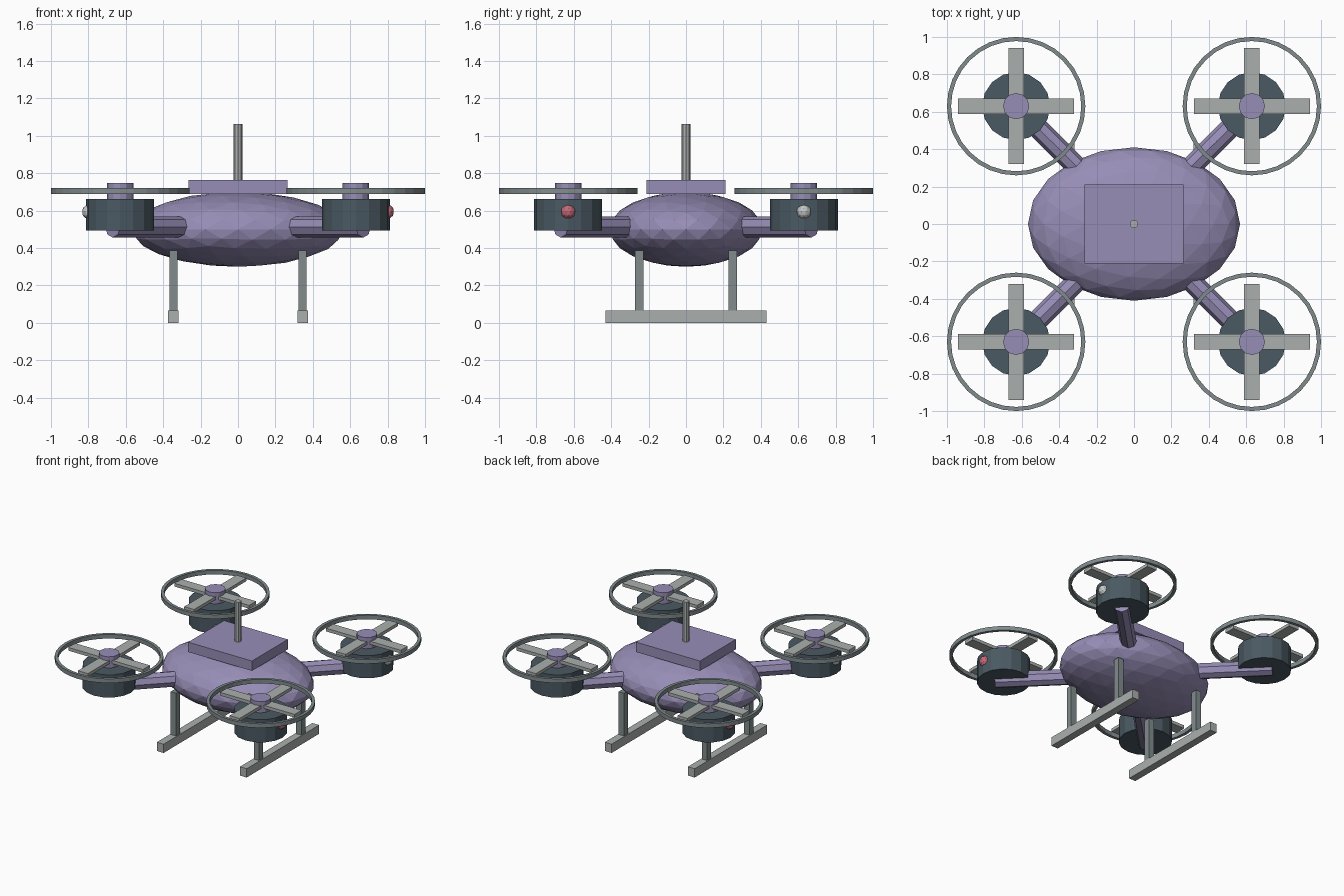
import bpy, bmesh, math
from mathutils import Matrix, Vector

if "Cube" in bpy.data.objects:
    bpy.data.objects.remove(bpy.data.objects["Cube"])


def material(name, r, g, b):
    m = bpy.data.materials.new(name)
    m.diffuse_color = (r, g, b, 1)
    m.use_nodes = True
    m.node_tree.nodes["Principled BSDF"].inputs["Base Color"].default_value = m.diffuse_color
    return m


PURPLE = material("purple", 0.31, 0.27, 0.47)
SLATE = material("dark slate", 0.068, 0.10, 0.122)
LIGHT = material("light grey", 0.40, 0.43, 0.42)
MID = material("mid grey", 0.22, 0.26, 0.27)
RED = material("red lamp", 0.56, 0.145, 0.19)
WHITE = material("white lamp", 0.56, 0.58, 0.58)


def finish(bm, name, mat):
    bmesh.ops.recalc_face_normals(bm, faces=bm.faces)
    me = bpy.data.meshes.new(name)
    bm.to_mesh(me)
    bm.free()
    me.materials.append(mat)
    ob = bpy.data.objects.new(name, me)
    bpy.context.collection.objects.link(ob)
    return ob


def box(name, mat, centre, size):
    bm = bmesh.new()
    m = Matrix.Translation(centre) @ Matrix.Diagonal((*size, 1))
    bmesh.ops.create_cube(bm, size=1, matrix=m)
    return finish(bm, name, mat)


def ball(name, mat, centre, radii, level):
    bm = bmesh.new()
    m = Matrix.Translation(centre) @ Matrix.Diagonal((*radii, 1))
    bmesh.ops.create_icosphere(bm, subdivisions=level, radius=1, matrix=m)
    return finish(bm, name, mat)


def rod(name, mat, a, b, radius, sides):
    a, b = Vector(a), Vector(b)
    d = b - a
    bm = bmesh.new()
    m = Matrix.Translation((a + b) / 2) @ d.to_track_quat("Z", "Y").to_matrix().to_4x4()
    bmesh.ops.create_cone(bm, cap_ends=True, segments=sides, radius1=radius,
                          radius2=radius, depth=d.length, matrix=m)
    return finish(bm, name, mat)


def ring(name, mat, x, y, z0, z1, inner, outer, sides):
    bm = bmesh.new()
    profile = [(inner, z0), (outer, z0), (outer, z1), (inner, z1)]
    loops = []
    for i in range(sides):
        a = 2 * math.pi * i / sides
        loops.append([bm.verts.new((x + r * math.cos(a), y + r * math.sin(a), z))
                      for r, z in profile])
    for i in range(sides):
        p, q = loops[i], loops[(i + 1) % sides]
        for k in range(4):
            n = (k + 1) % 4
            bm.faces.new((p[k], q[k], q[n], p[n]))
    return finish(bm, name, mat)


# Body, top plate and antenna
ball("body", PURPLE, (0, 0, 0.5), (0.567, 0.41, 0.2), 3)
box("top_plate", PURPLE, (0, 0, 0.726), (0.53, 0.425, 0.074))
rod("antenna", LIGHT, (0, 0, 0.74), (0, 0, 1.062), 0.023, 8)

# Four arms with motor, rotor, guard and lamp
C = 0.63
for sy, end in ((-1, "front"), (1, "back")):
    for sx, side in ((-1, "left"), (1, "right")):
        tag = f"{end}_{side}"
        x, y = sx * C, sy * C
        rod(f"{tag}_arm", PURPLE, (sx * 0.2, sy * 0.2, 0.512),
            (sx * 0.67, sy * 0.67, 0.512), 0.056, 8)
        rod(f"{tag}_motor", SLATE, (x, y, 0.493), (x, y, 0.663), 0.182, 16)
        rod(f"{tag}_hub", PURPLE, (x, y, 0.655), (x, y, 0.747), 0.07, 12)
        box(f"{tag}_blade_across", LIGHT, (x, y, 0.706), (0.62, 0.082, 0.024))
        box(f"{tag}_blade_along", LIGHT, (x, y, 0.706), (0.082, 0.62, 0.024))
        ring(f"{tag}_guard", MID, x, y, 0.69, 0.721, 0.348, 0.37, 32)
        # lamps are red on one diagonal and white on the other
        ball(f"{tag}_lamp", RED if sx * sy < 0 else WHITE,
             (sx * 0.795, y, 0.594), (0.04, 0.04, 0.04), 2)

# Landing gear
for sx, side in ((-1, "left"), (1, "right")):
    box(f"{side}_skid", LIGHT, (sx * 0.345, 0, 0.033), (0.056, 0.86, 0.066))
    for sy, end in ((-1, "front"), (1, "back")):
        box(f"{end}_{side}_strut", MID, (sx * 0.345, sy * 0.25, 0.222),
            (0.045, 0.047, 0.33))
